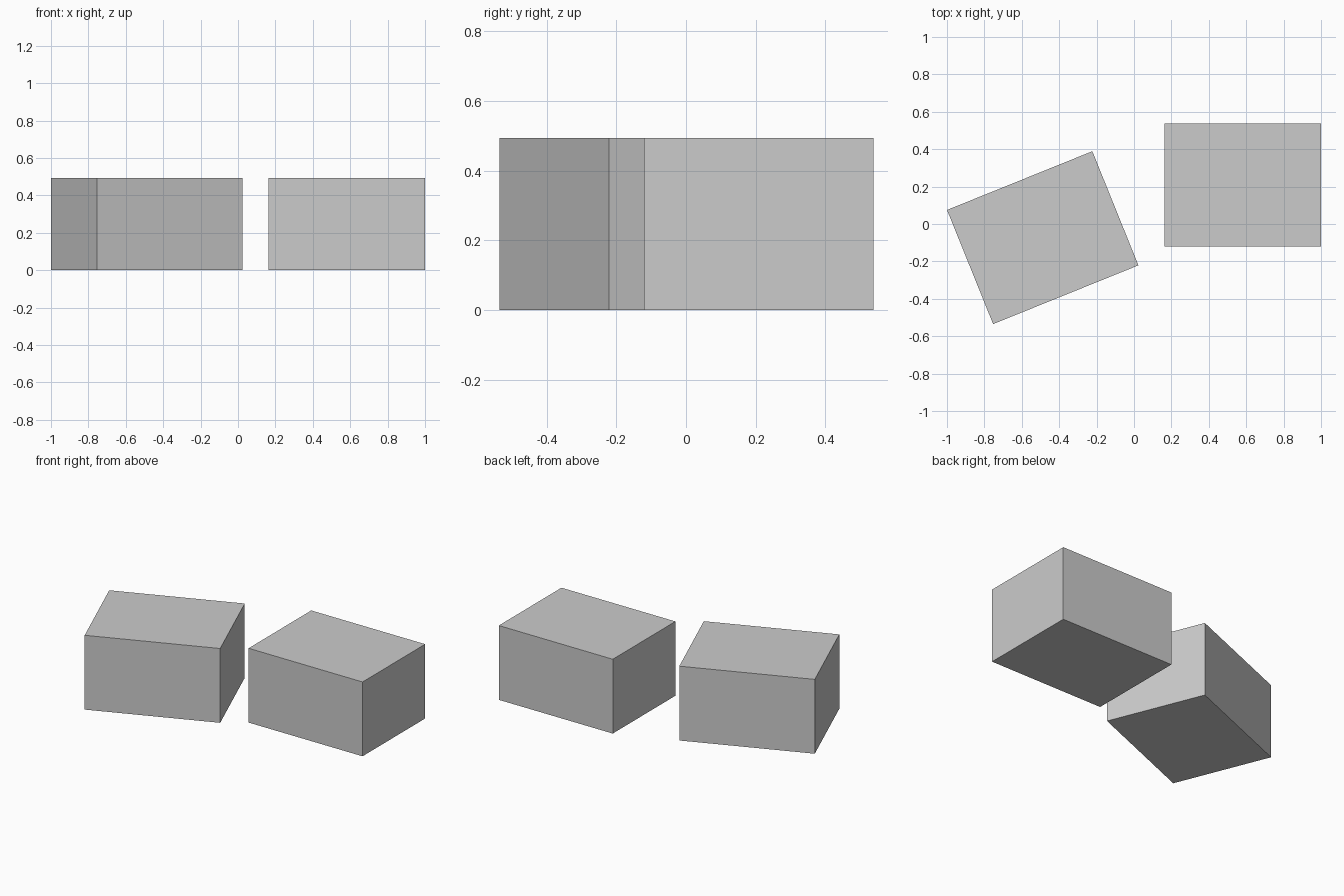
import bpy
import math

# Remove the default object
cube = bpy.data.objects.get("Cube")
if cube:
    bpy.data.objects.remove(cube, do_unlink=True)

# Single flat colour
GREY = (0.6, 0.6, 0.6, 1.0)
grey = bpy.data.materials.new("light_grey")
grey.use_nodes = True
grey.diffuse_color = GREY
grey.node_tree.nodes["Principled BSDF"].inputs["Base Color"].default_value = GREY

WIDTH, DEPTH, HEIGHT = 0.838, 0.658, 0.494


def add_block(name, x, y, turn=0.0):
    """Box standing on the ground, turned about its vertical axis."""
    bpy.ops.mesh.primitive_cube_add(
        size=1, location=(x, y, HEIGHT / 2), rotation=(0, 0, math.radians(turn)))
    block = bpy.context.object
    block.name = name
    block.scale = (WIDTH, DEPTH, HEIGHT)
    bpy.ops.object.transform_apply(location=False, rotation=False, scale=True)
    block.data.materials.append(grey)
    return block


# Two identical blocks, one straight and one turned
add_block("left_block", 0.581, 0.209)
add_block("right_block", -0.488, -0.073, turn=22)
